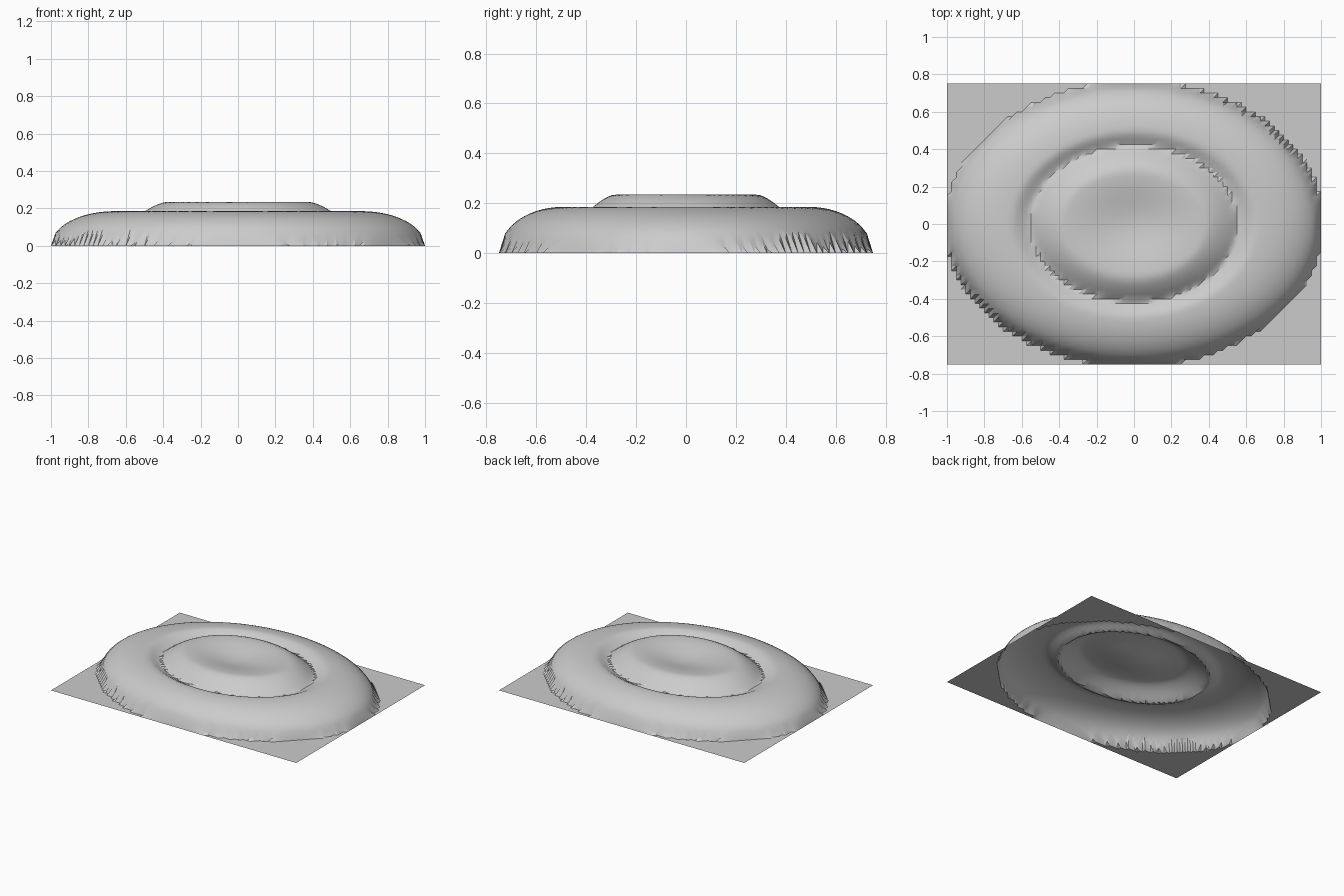
import bpy
import bmesh
import math
from mathutils import Matrix

cube = bpy.data.objects.get("Cube")
if cube:
    bpy.data.objects.remove(cube, do_unlink=True)

HALF_X, HALF_Y = 1.0, 0.75
RIM, GROOVE, CREST = 0.38, 0.55, 0.66   # elliptical radii of the profile
RIM_Z, GROOVE_Z, CREST_Z, CENTRE_Z = 0.235, 0.148, 0.185, 0.195


def height(r):
    """Height of the embossed oval at elliptical radius r."""
    if r < RIM:                          # dished centre
        return CENTRE_Z + (RIM_Z - CENTRE_Z) * (1 - math.cos(math.pi * r / RIM)) / 2
    if r < GROOVE:                       # shoulder of the raised middle
        return RIM_Z - (RIM_Z - GROOVE_Z) * ((r - RIM) / (GROOVE - RIM)) ** 1.5
    if r < CREST:                        # groove rising to the outer ring
        t = (r - GROOVE) / (CREST - GROOVE)
        return GROOVE_Z + (CREST_Z - GROOVE_Z) * t * t * (3 - 2 * t)
    u = (r - CREST) / (1 - CREST)        # rounded outer ring, then flat sheet
    return CREST_Z * math.sqrt(max(0.0, 1 - u * u))


# Sheet as a regular grid, every square split along the same diagonal
bm = bmesh.new()
bmesh.ops.create_grid(bm, x_segments=80, y_segments=60, size=1,
                      matrix=Matrix.Diagonal((HALF_X, HALF_Y, 1, 1)))
for face in list(bm.faces):
    corners = sorted(face.verts, key=lambda v: v.co.x + v.co.y)
    bmesh.utils.face_split(face, corners[0], corners[-1])

# Emboss the oval
for v in bm.verts:
    v.co.z = height(math.hypot(v.co.x / HALF_X, v.co.y / HALF_Y))
bm.normal_update()

mesh = bpy.data.meshes.new("embossed_sheet")
bm.to_mesh(mesh)
bm.free()
sheet = bpy.data.objects.new("embossed_sheet", mesh)
bpy.context.collection.objects.link(sheet)

# Single plain grey
grey = bpy.data.materials.new("light_grey")
grey.use_nodes = True
colour = (0.6, 0.6, 0.6, 1)
grey.diffuse_color = colour
grey.node_tree.nodes["Principled BSDF"].inputs["Base Color"].default_value = colour
mesh.materials.append(grey)

bpy.ops.object.select_all(action='DESELECT')
sheet.select_set(True)
bpy.context.view_layer.objects.active = sheet
bpy.ops.object.shade_smooth_by_angle()
